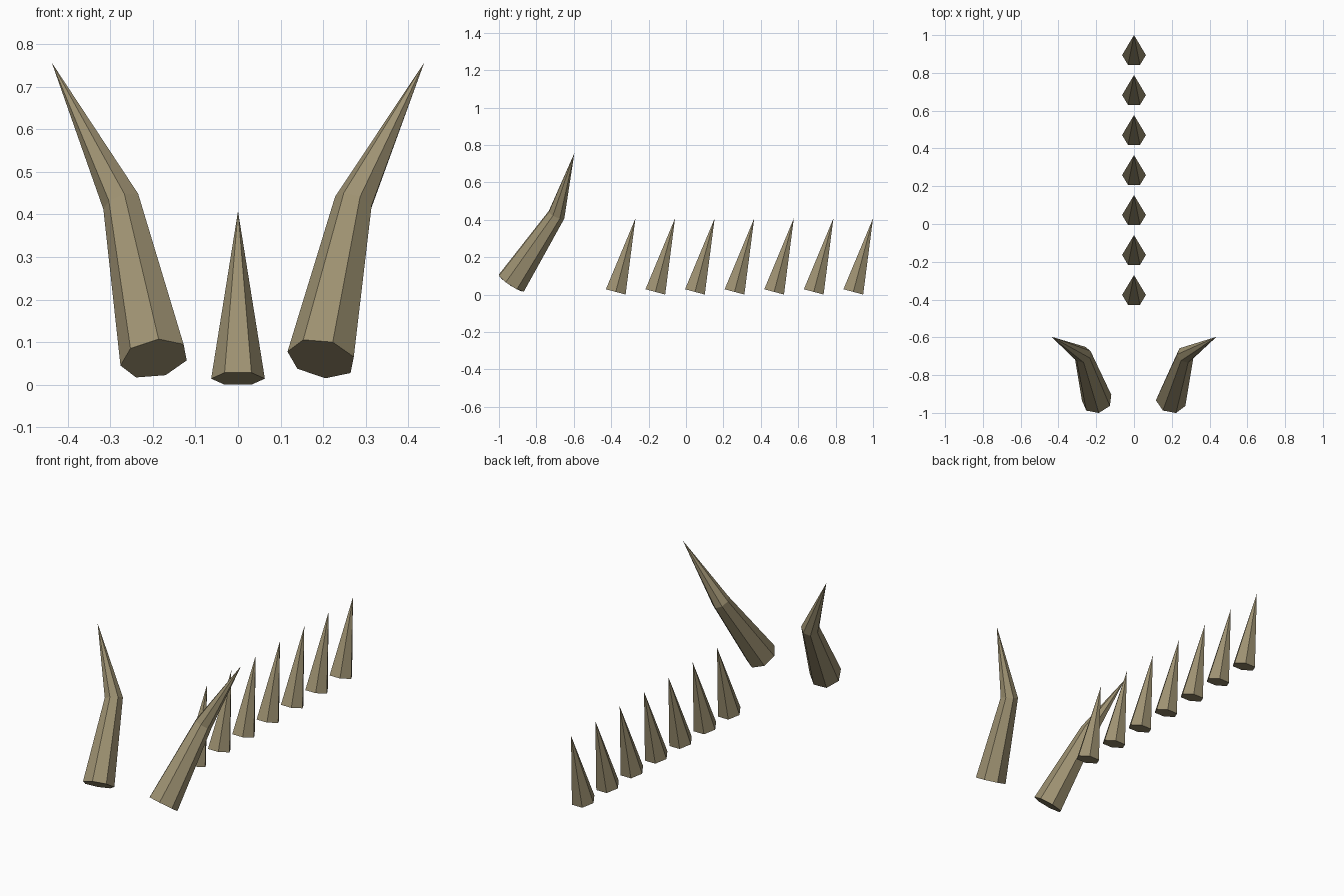
import bpy, bmesh, math
from mathutils import Vector

if "Cube" in bpy.data.objects:
    bpy.data.objects.remove(bpy.data.objects["Cube"])

bone = bpy.data.materials.new("dull bone")
bone.diffuse_color = (0.342, 0.287, 0.168, 1)
bone.use_nodes = True
bone.node_tree.nodes["Principled BSDF"].inputs["Base Color"].default_value = bone.diffuse_color


def spike(name, path, radii, sides, phase, side=1):
    """Faceted spike: rings along a path, mitred at bends, closing to a point."""
    pts = [Vector(p) for p in path]
    dirs = [(b - a).normalized() for a, b in zip(pts, pts[1:])]
    bm = bmesh.new()
    rings = []
    for i, r in enumerate(radii):
        n = dirs[0] if i == 0 else (dirs[i - 1] + dirs[i]).normalized()
        u = (Vector((1, 0, 0)) - n * n.x).normalized()
        v = n.cross(u)
        ring = []
        for k in range(sides):
            a = math.radians(phase) + math.tau * k / sides
            p = pts[i] + r * (u * math.cos(a) + v * math.sin(a))
            ring.append(bm.verts.new((p.x * side, p.y, p.z)))
        rings.append(ring)
    tip = bm.verts.new((pts[-1].x * side, pts[-1].y, pts[-1].z))
    bm.faces.new(rings[0])
    for k in range(sides):
        j = (k + 1) % sides
        for a, b in zip(rings, rings[1:]):
            bm.faces.new((a[k], a[j], b[j], b[k]))
        bm.faces.new((rings[-1][k], rings[-1][j], tip))
    bmesh.ops.recalc_face_normals(bm, faces=bm.faces)
    mesh = bpy.data.meshes.new(name)
    bm.to_mesh(mesh)
    bm.free()
    mesh.materials.append(bone)
    bpy.context.collection.objects.link(bpy.data.objects.new(name, mesh))


# Pair of bent horns
horn_path = [(0.196, -0.934, 0.0615), (0.272, -0.692, 0.427), (0.437, -0.597, 0.756)]
for name, side, phase in (("right_horn", 1, 32), ("left_horn", -1, 6)):
    spike(name, horn_path, (0.0815, 0.0465), 7, phase, side)

# Row of back spikes, leaning backwards
for i in range(7):
    y = 0.8945 - 0.2117 * i
    spike(f"back_spike_{i + 1}", [(0, y, 0.0145), (0, y + 0.1055, 0.408)], (0.063,), 6, 0)
